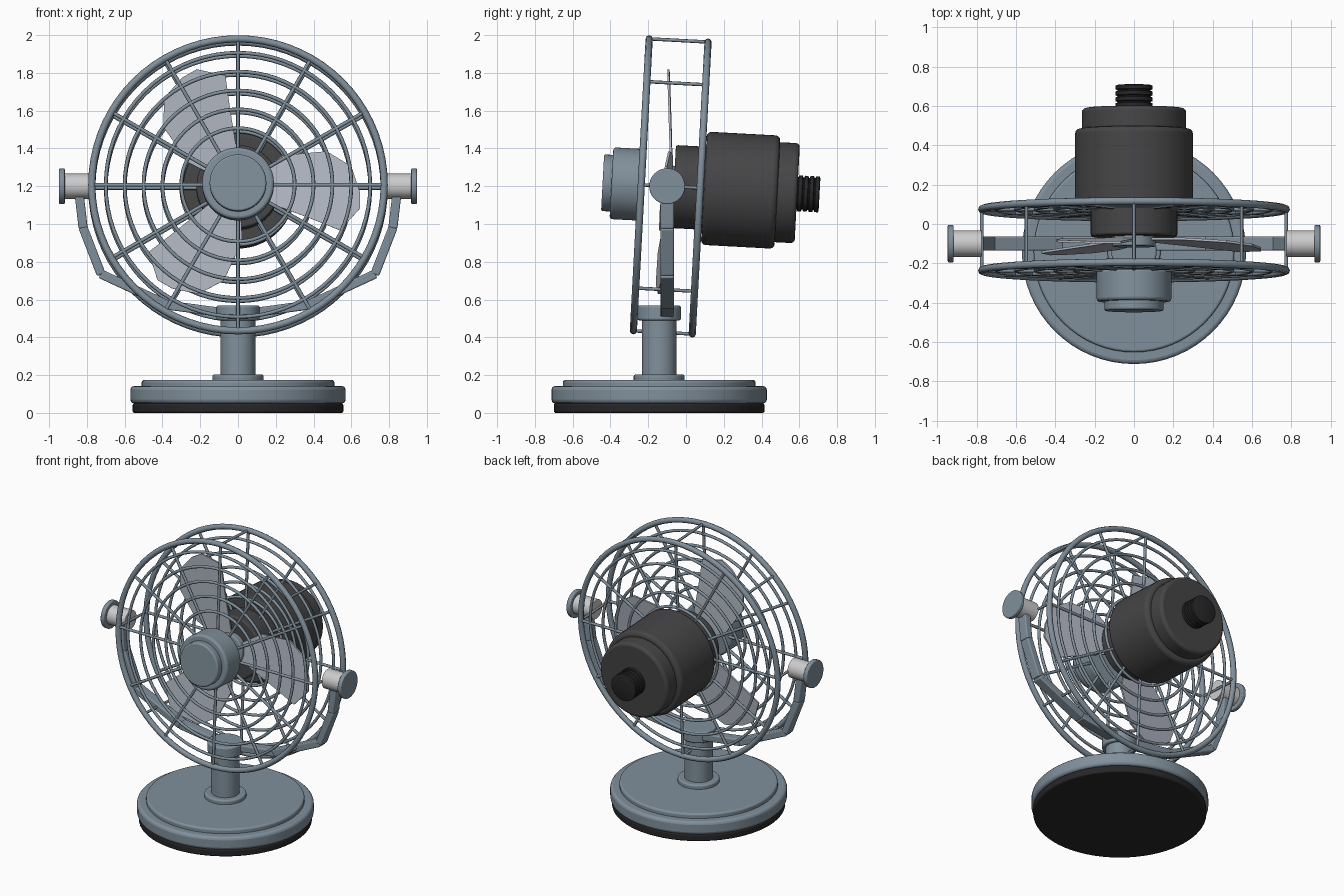
import bpy, bmesh
from math import sin, cos, pi, radians
from mathutils import Matrix, Vector

if "Cube" in bpy.data.objects:
    bpy.data.objects.remove(bpy.data.objects["Cube"])


def material(name, *rgba):
    m = bpy.data.materials.new(name)
    m.diffuse_color = rgba
    m.use_nodes = True
    m.node_tree.nodes["Principled BSDF"].inputs["Base Color"].default_value = m.diffuse_color
    return m


STEEL = material("steel_blue", 0.22, 0.28, 0.33, 1)
DARK = material("motor_grey", 0.06, 0.06, 0.063, 1)
BLACK = material("rubber", 0.02, 0.02, 0.022, 1)
LIGHT = material("pin_grey", 0.65, 0.65, 0.65, 1)
BLADE = material("blade_tint", 0.45, 0.48, 0.55, 0.6)

# Head frame: local z runs backward along the motor axis, local -y is up
PIVOT = Vector((0, -0.10, 1.20))
HEAD = Matrix.Translation(PIVOT) @ Matrix.Rotation(radians(-93.1), 4, 'X')
STAND = Matrix.Translation((0, -0.142, 0))


def add(name, data, mat, matrix=Matrix(), bevel=0, angle=35):
    ob = bpy.data.objects.new(name, data)
    bpy.context.collection.objects.link(ob)
    ob.matrix_world = matrix
    data.materials.append(mat)
    if bevel:
        b = ob.modifiers.new("bevel", 'BEVEL')
        b.width, b.segments, b.limit_method = bevel, 3, 'ANGLE'
        b.angle_limit = radians(40)
    bpy.ops.object.select_all(action='DESELECT')
    ob.select_set(True)
    bpy.context.view_layer.objects.active = ob
    bpy.ops.object.shade_smooth_by_angle(angle=radians(angle))
    return ob


def mesh_from(bm, name):
    bmesh.ops.recalc_face_normals(bm, faces=bm.faces)
    me = bpy.data.meshes.new(name)
    bm.to_mesh(me)
    bm.free()
    return me


def lathe(name, profile, mat, matrix, bevel=0, n=64):
    """Closed turned solid from (radius, height) points, capped at both ends."""
    bm = bmesh.new()
    rings = [[bm.verts.new((r * cos(2 * pi * i / n), r * sin(2 * pi * i / n), h))
              for i in range(n)] for r, h in profile]
    for a, b in zip(rings, rings[1:]):
        for i in range(n):
            j = (i + 1) % n
            bm.faces.new((a[i], a[j], b[j], b[i]))
    bm.faces.new(rings[0])
    bm.faces.new(rings[-1])
    return add(name, mesh_from(bm, name), mat, matrix, bevel)


def wires(name, paths, mat, matrix):
    """Round wires as one mesh; each path is (points, radius, closed)."""
    cu = bpy.data.curves.new(name, 'CURVE')
    cu.dimensions, cu.bevel_depth, cu.bevel_resolution = '3D', 1.0, 2
    cu.use_fill_caps = True
    for pts, r, closed in paths:
        sp = cu.splines.new('POLY')
        sp.points.add(len(pts) - 1)
        for p, co in zip(sp.points, pts):
            p.co, p.radius = (*co, 1), r
        sp.use_cyclic_u = closed
    tmp = bpy.data.objects.new(name + "_curve", cu)
    bpy.context.collection.objects.link(tmp)
    me = bpy.data.meshes.new_from_object(
        tmp.evaluated_get(bpy.context.evaluated_depsgraph_get()))
    bpy.data.objects.remove(tmp)
    return add(name, me, mat, matrix, angle=60)


def polar(r, a, h):
    return (r * cos(a), r * sin(a), h)


def circle(r, h, n=72):
    return [polar(r, 2 * pi * i / n, h) for i in range(n)]


# Base, foot pad, column and collar
lathe("foot_pad", [(0.558, 0), (0.558, 0.05)], BLACK, STAND, 0.01)
lathe("base", [(0.57, 0.05), (0.57, 0.142)], STEEL, STAND, 0.02)
lathe("base_top", [(0.51, 0.13), (0.51, 0.174)], STEEL, STAND, 0.012)
lathe("column_flange", [(0.135, 0.165), (0.135, 0.203)], STEEL, STAND, 0.01)
lathe("column", [(0.092, 0.18), (0.092, 0.52)], STEEL, STAND)
lathe("column_collar", [(0.115, 0.49), (0.115, 0.568)], STEEL, STAND, 0.01)

# Yoke: flat bar pieces following half an outline, mirrored
outline = [(0.84, 1.15), (0.82, 0.98), (0.725, 0.735), (0.37, 0.57), (0, 0.52)]
for side, sx in (("right", 1), ("left", -1)):
    for k, (p, q) in enumerate(zip(outline, outline[1:])):
        a, b = (Vector((sx * x, -0.10, z)) for x, z in (p, q))
        d = b - a
        bm = bmesh.new()
        bmesh.ops.create_cube(bm, size=1)
        bmesh.ops.scale(bm, verts=bm.verts, vec=(d.length + 0.005, 0.072, 0.048))
        turn = Matrix.Rotation(Vector((1, 0)).angle_signed(Vector((d.x, d.z))), 4, 'Y')
        name = f"yoke_{side}_{k + 1}"
        add(name, mesh_from(bm, name), STEEL, Matrix.Translation((a + b) / 2) @ turn, 0.008)
    # Pivot pin and knob
    out = Matrix.Translation(PIVOT) @ Matrix.Rotation(sx * pi / 2, 4, 'Y')
    lathe(f"pivot_pin_{side}", [(0.067, 0.775), (0.067, 0.925)], LIGHT, out, n=40)
    lathe(f"pivot_knob_{side}", [(0.095, 0.917), (0.095, 0.947)], STEEL, out, 0.006, 40)

# Front and rear guards: rim, rings and spokes
FRONT, REAR = -0.137, 0.175
for name, h, inner in (("front_guard", FRONT, 0.17), ("rear_guard", REAR, 0.2)):
    paths = [(circle(0.774, h), 0.019, True)]
    paths += [(circle(r, h), 0.010, True) for r in (0.70, 0.60, 0.50, 0.40, 0.30)]
    paths += [([polar(inner, k * pi / 6, h), polar(0.774, k * pi / 6, h)], 0.010, False)
              for k in range(12)]
    wires(name, paths, STEEL, HEAD)
wires("guard_crossbars", [([polar(0.774, k * pi / 4, FRONT), polar(0.774, k * pi / 4, REAR)],
                           0.009, False) for k in range(8)], STEEL, HEAD)

# Front hub and cap
lathe("front_hub", [(0.19, -0.295), (0.19, -0.135)], STEEL, HEAD, 0.015)
lathe("front_cap", [(0.15, -0.342), (0.15, -0.28)], STEEL, HEAD, 0.01)

# Motor
lathe("motor_neck", [(0.22, 0.035), (0.22, 0.25)], DARK, HEAD, 0.012)
lathe("motor_body", [(0.30, 0.195), (0.30, 0.585)], DARK, HEAD, 0.025)
lathe("motor_rear", [(0.265, 0.57), (0.265, 0.69)], DARK, HEAD, 0.02)
ribs = [(0.085, 0.68)]
for k in range(4):
    z = 0.692 + k * 0.03
    ribs += [(0.085, z), (0.095, z + 0.004), (0.095, z + 0.022), (0.085, z + 0.026)]
lathe("rear_knob", ribs, BLACK, HEAD, n=40)

# Blade hub and three thin blades, leaning forward with a slight pitch
lathe("blade_hub", [(0.11, -0.015), (0.11, 0.04)], STEEL, HEAD, 0.008, 40)
shape = [(0.08, 0.06), (0.24, 0.165), (0.47, 0.185), (0.60, 0.105), (0.645, -0.03),
         (0.645, -0.12), (0.54, -0.235), (0.38, -0.17), (0.09, -0.06)]
for k in range(3):
    bm = bmesh.new()
    top, bottom = ([bm.verts.new((x, -z, 0.025 - 0.07 * x + 0.05 * z + t)) for x, z in shape]
                   for t in (-0.006, 0.006))
    bm.faces.new(top)
    bm.faces.new(bottom[::-1])
    for i in range(len(shape)):
        j = (i + 1) % len(shape)
        bm.faces.new((top[i], bottom[i], bottom[j], top[j]))
    name = f"blade_{k + 1}"
    add(name, mesh_from(bm, name), BLADE, HEAD @ Matrix.Rotation(k * 2 * pi / 3, 4, 'Z'))
